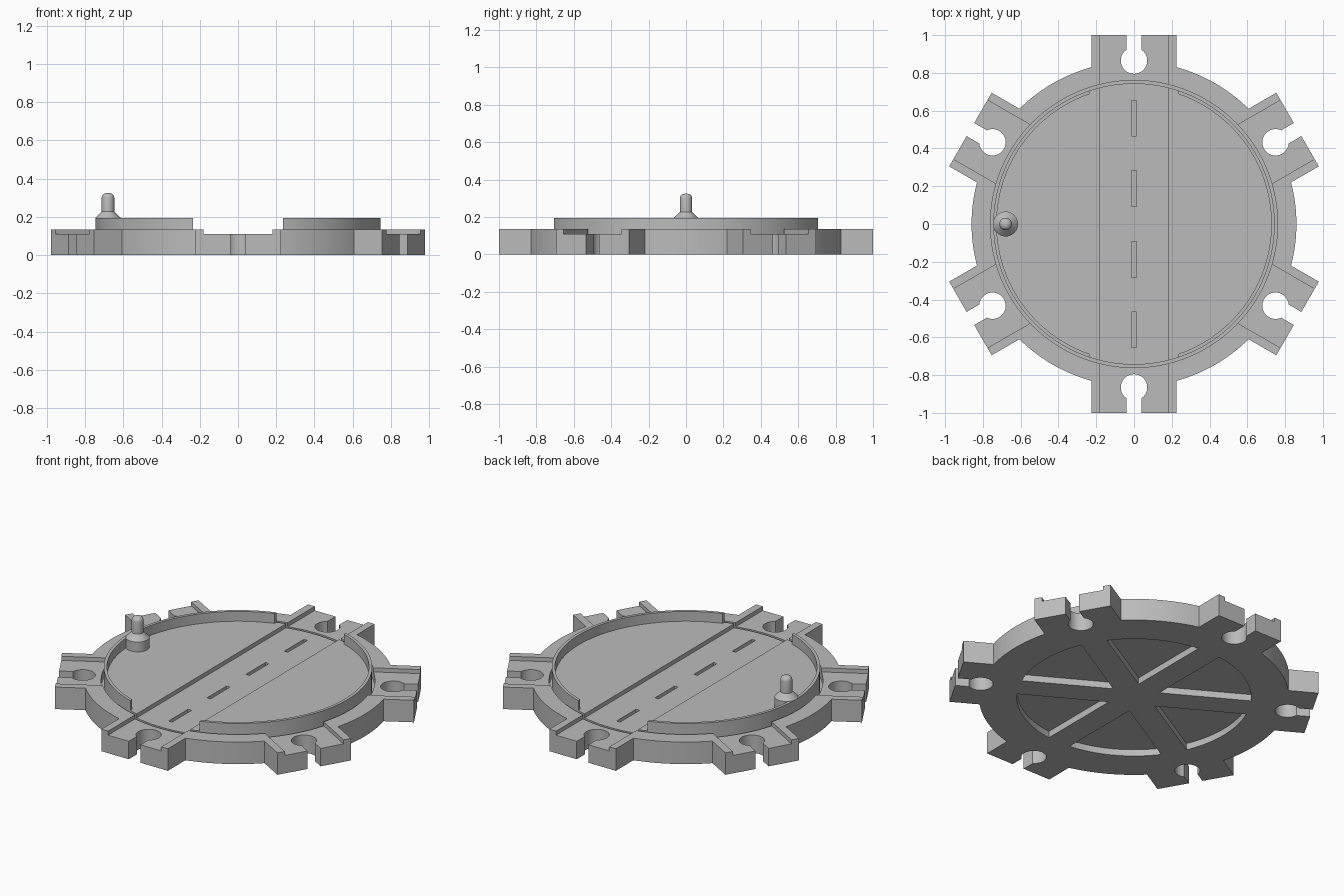
import bpy, bmesh
from math import asin, cos, sin, pi, sqrt, radians
from mathutils import Matrix, Vector

if "Cube" in bpy.data.objects:
    bpy.data.objects.remove(bpy.data.objects["Cube"])

grey = bpy.data.materials.new("plain grey")
grey.use_nodes = True
grey.diffuse_color = (0.5, 0.5, 0.5, 1)
grey.node_tree.nodes["Principled BSDF"].inputs["Base Color"].default_value = (0.5, 0.5, 0.5, 1)

RIM, TOP, ROAD, WELL = 0.86, 0.135, 0.11, 0.06
ARM, LANE = 0.225, 0.18
ANGLES = [radians(30 + 60 * i) for i in range(6)]


def arc(radius, start, end, steps, cx=0.0):
    """Points on an arc about (cx, 0)."""
    return [Vector((cx + radius * cos(start + (end - start) * i / steps),
                    radius * sin(start + (end - start) * i / steps))) for i in range(steps + 1)]


def circle(radius, steps=128):
    return arc(radius, 0, 2 * pi, steps)[:-1]


def rect(x0, x1, y0, y1):
    return [Vector(p) for p in ((x0, y0), (x1, y0), (x1, y1), (x0, y1))]


def turned(points, angle):
    return [Matrix.Rotation(angle, 2) @ p for p in points]


def prism(name, points, z0, z1):
    """Extrude a flat outline from z0 to z1."""
    bm = bmesh.new()
    face = bm.faces.new([bm.verts.new((p.x, p.y, z0)) for p in points])
    ext = bmesh.ops.extrude_face_region(bm, geom=[face])
    verts = [g for g in ext["geom"] if isinstance(g, bmesh.types.BMVert)]
    bmesh.ops.translate(bm, verts=verts, vec=(0, 0, z1 - z0))
    bmesh.ops.recalc_face_normals(bm, faces=bm.faces)
    mesh = bpy.data.meshes.new(name)
    bm.to_mesh(mesh)
    bm.free()
    mesh.materials.append(grey)
    obj = bpy.data.objects.new(name, mesh)
    bpy.context.collection.objects.link(obj)
    return obj


def activate(obj):
    bpy.ops.object.select_all(action='DESELECT')
    obj.select_set(True)
    bpy.context.view_layer.objects.active = obj


def cut(obj, points, z0, z1):
    """Remove a prism from obj."""
    cutter = prism("cutter", points, z0, z1)
    cutter.hide_render = True
    mod = obj.modifiers.new("cut", 'BOOLEAN')
    mod.operation, mod.solver, mod.object = 'DIFFERENCE', 'EXACT', cutter
    activate(obj)
    bpy.ops.object.modifier_apply(modifier=mod.name)
    bpy.data.objects.remove(cutter)


def smooth(obj):
    activate(obj)
    bpy.ops.object.shade_smooth_by_angle(angle=radians(25))


# Base: round plate with six arms, each with a keyhole slot
NECK, HOLE, HOLE_AT = 0.04, 0.07, 0.865
root = asin(ARM / RIM)
mouth = asin(NECK / HOLE)
arm = [Vector((1, -ARM)), Vector((1, -NECK))]
arm += arc(HOLE, -mouth, mouth - 2 * pi, 28, HOLE_AT)
arm += [Vector((1, NECK)), Vector((1, ARM))]
arm += arc(RIM, root, pi / 3 - root, 16)
outline = [p for a in ANGLES for p in turned(arm, a)]
base = prism("base_plate", outline, 0, TOP)

# Turntable well and the road lane on every arm
cut(base, circle(0.76), WELL, 0.3)
for a in ANGLES:
    cut(base, turned(rect(0.6, 1.1, -LANE, LANE), a), ROAD, 0.3)

# Six wedge pockets underneath, leaving spokes toward the arms
SPOKE, POCKET = 0.075, 0.65
edge = asin(SPOKE / POCKET)
wedge = [Vector((SPOKE * sqrt(3), SPOKE))] + arc(POCKET, edge, pi / 3 - edge, 20)
for a in ANGLES:
    cut(base, turned(wedge, a), -0.1, 0.04)
smooth(base)

# Turntable: disc with a raised lip, open where the road crosses
table = prism("turntable", circle(0.745), WELL, 0.195)
cut(table, circle(0.727), TOP, 0.3)
cut(table, rect(-0.235, 0.235, -1, 1), TOP, 0.3)
cut(table, rect(-LANE, LANE, -1, 1), ROAD, 0.3)

# Sunken centre-line dashes
for y in (-0.56, -0.188, 0.188, 0.56):
    cut(table, rect(-0.012, 0.012, y - 0.095, y + 0.095), 0.09, 0.2)
smooth(table)

# Handle peg: lathed profile with a domed tip
profile = [(0.066, TOP - 0.01), (0.066, 0.195), (0.033, 0.228), (0.033, 0.3)]
profile += [(0.033 - 0.025 * (1 - cos(t)), 0.3 + 0.025 * sin(t))
            for t in (radians(22.5 * i) for i in range(1, 5))]
bm = bmesh.new()
rings = [[bm.verts.new((p.x, p.y, z)) for p in circle(r, 32)] for r, z in profile]
for low, high in zip(rings, rings[1:]):
    for i in range(32):
        j = (i + 1) % 32
        bm.faces.new((low[i], low[j], high[j], high[i]))
bm.faces.new(rings[-1])
bm.faces.new(rings[0][::-1])
mesh = bpy.data.meshes.new("handle_peg")
bm.to_mesh(mesh)
bm.free()
mesh.materials.append(grey)
peg = bpy.data.objects.new("handle_peg", mesh)
peg.location = (-0.68, 0, 0)
bpy.context.collection.objects.link(peg)
smooth(peg)
